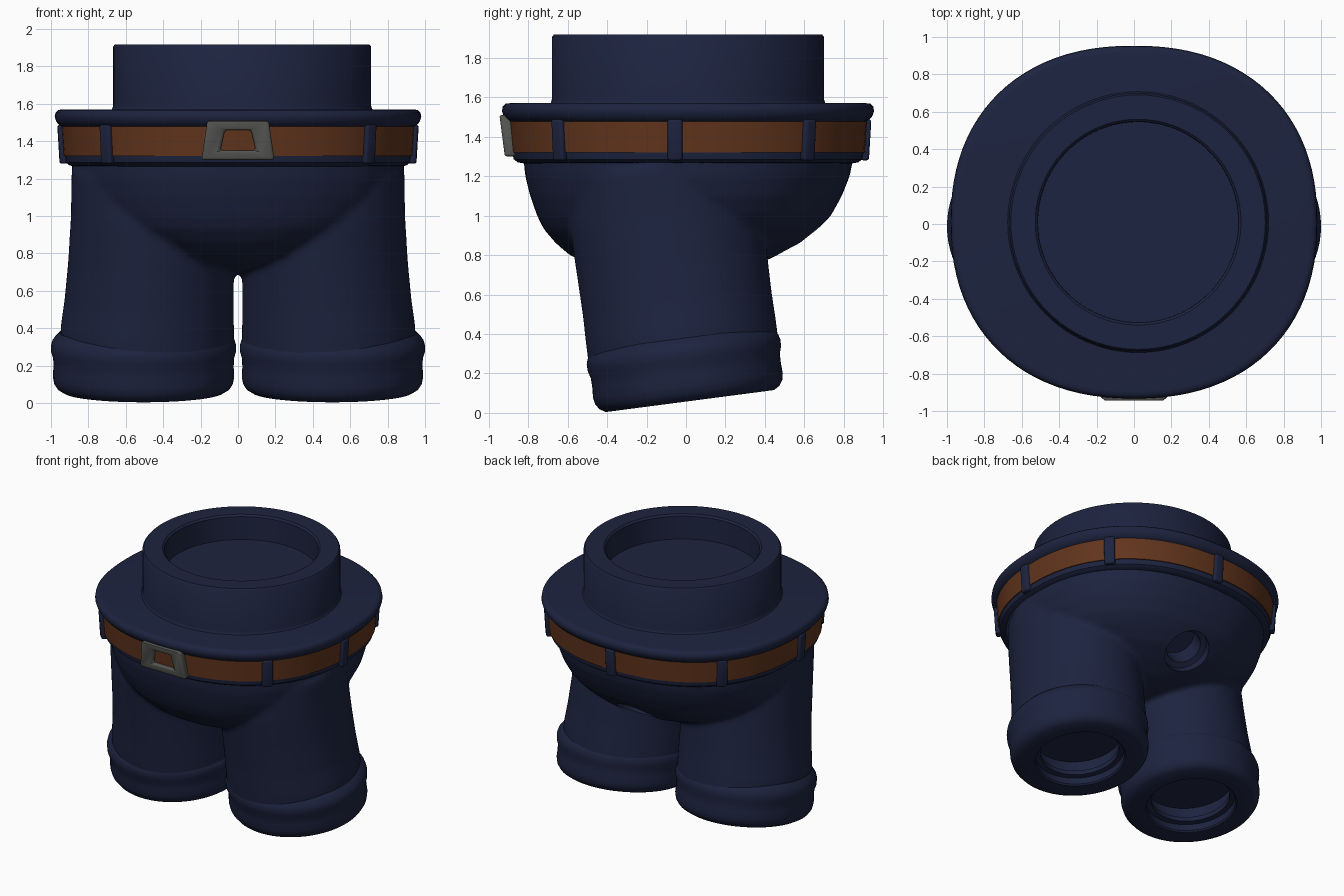
import bpy, bmesh, math
from mathutils import Matrix, Vector

if "Cube" in bpy.data.objects:
    bpy.data.objects.remove(bpy.data.objects["Cube"])


def material(name, rgb):
    m = bpy.data.materials.new(name)
    m.diffuse_color = (*rgb, 1)
    m.use_nodes = True
    m.node_tree.nodes["Principled BSDF"].inputs["Base Color"].default_value = m.diffuse_color
    return m


NAVY = material("navy_cloth", (0.012, 0.017, 0.05))
BROWN = material("brown_leather", (0.12, 0.035, 0.012))
STEEL = material("dull_metal", (0.09, 0.09, 0.085))


def finish(ob, angle=38):
    bpy.ops.object.select_all(action='DESELECT')
    ob.select_set(True)
    bpy.context.view_layer.objects.active = ob
    bpy.ops.object.convert(target='MESH')
    bpy.ops.object.shade_smooth_by_angle(angle=math.radians(angle))


def to_object(name, bm, mat):
    bmesh.ops.recalc_face_normals(bm, faces=bm.faces)
    me = bpy.data.meshes.new(name)
    bm.to_mesh(me)
    bm.free()
    me.materials.append(mat)
    ob = bpy.data.objects.new(name, me)
    bpy.context.collection.objects.link(ob)
    return ob


def oval(a, rx, ry, n):
    c, s = math.cos(a), math.sin(a)
    return (math.copysign(rx * abs(c) ** (2 / n), c),
            math.copysign(ry * abs(s) ** (2 / n), s))


def loft(bm, sections, n=2.0, mat=Matrix(), seg=72):
    """Capped skin through sections (z, cx, cy, rx, ry)."""
    rings = []
    for z, cx, cy, rx, ry in sections:
        pts = [oval(2 * math.pi * i / seg, rx, ry, n) for i in range(seg)]
        rings.append([bm.verts.new(mat @ Vector((cx + x, cy + y, z))) for x, y in pts])
    for a, b in zip(rings, rings[1:]):
        for i in range(seg):
            j = (i + 1) % seg
            bm.faces.new((a[i], a[j], b[j], b[i]))
    bm.faces.new(rings[0])
    bm.faces.new(rings[-1])


def lathe(profile):
    return [(z, 0, 0, r, r) for r, z in profile]


def waist(profile):
    return [(z, 0, 0.01, r, r - 0.037) for r, z in profile]


def leg_frame(side):
    return Matrix.Translation((0.505 * side, 0.02, 0.06)) @ Matrix.Rotation(0.13, 4, 'X')


# Trousers: seat and two legs fused into one soft surface
bm = bmesh.new()
seat = [(0.69, 0.08, -0.15, 0.12), (0.71, 0.2, -0.3, 0.22), (0.75, 0.38, -0.48, 0.35),
        (0.80, 0.52, -0.59, 0.47), (0.86, 0.64, -0.66, 0.59), (0.93, 0.75, -0.72, 0.67),
        (1.0, 0.81, -0.755, 0.735), (1.1, 0.86, -0.79, 0.79), (1.2, 0.885, -0.815, 0.83),
        (1.3, 0.89, -0.825, 0.85), (1.4, 0.89, -0.83, 0.86)]
loft(bm, [(z, 0, (f + b) / 2, rx, (b - f) / 2) for z, rx, f, b in seat], 2.25)
leg = [(0.22, 0.487, 0.465, 0.485), (0.35, 0.485, 0.463, 0.485), (0.5, 0.475, 0.452, 0.482),
       (0.7, 0.465, 0.443, 0.485), (0.95, 0.455, 0.438, 0.49), (1.2, 0.45, 0.44, 0.47)]
for side in (-1, 1):
    loft(bm, [(t, (cx - 0.505) * side, 0, rx, ry) for t, cx, rx, ry in leg],
         2.0, leg_frame(side))
trousers = to_object("trousers", bm, NAVY)
rm = trousers.modifiers.new("fuse", 'REMESH')
rm.mode = 'VOXEL'
rm.voxel_size = 0.018
rm.use_smooth_shade = True
sm = trousers.modifiers.new("soften", 'SMOOTH')
sm.factor = 0.5
sm.iterations = 6

# Stepped socket under the back of the seat
bm = bmesh.new()
axis = Vector((0, 0.55, -0.83)).normalized()
turn = Vector((0, 0, 1)).rotation_difference(axis).to_matrix().to_4x4()
loft(bm, lathe([(0.125, -0.24), (0.125, -0.11), (0.165, -0.1), (0.165, 0.3)]),
     2.0, Matrix.Translation((0, 0.6, 0.83)) @ turn, 48)
cutter = to_object("socket_cutter", bm, NAVY)
cutter.hide_render = True
cut = trousers.modifiers.new("socket", 'BOOLEAN')
cut.operation = 'DIFFERENCE'
cut.solver = 'EXACT'
cut.object = cutter
finish(trousers, 45)
bpy.data.objects.remove(cutter)

# Rolled cuffs with stepped hollow undersides
cuff = [(0.45, 0.32), (0.47, 0.3), (0.488, 0.275), (0.495, 0.25), (0.494, 0.215),
        (0.483, 0.18), (0.482, 0.13), (0.485, 0.08), (0.478, 0.045), (0.46, 0.018),
        (0.43, 0.0), (0.32, 0.0), (0.31, 0.01), (0.31, 0.06), (0.275, 0.065),
        (0.275, 0.1), (0.31, 0.105), (0.31, 0.2)]
for side, label in ((-1, "left"), (1, "right")):
    bm = bmesh.new()
    loft(bm, lathe(cuff), 2.0, leg_frame(side))
    finish(to_object("cuff_" + label, bm, NAVY))

# Waistband with flared lip
bm = bmesh.new()
loft(bm, waist([(0.87, 1.265), (0.9, 1.27), (0.92, 1.285), (0.926, 1.31), (0.938, 1.475),
                (0.955, 1.485), (0.972, 1.505), (0.98, 1.53), (0.976, 1.553),
                (0.962, 1.567), (0.94, 1.57)]), 2.25, seg=96)
finish(to_object("waistband", bm, NAVY))

# Belt
bm = bmesh.new()
loft(bm, waist([(0.91, 1.32), (0.934, 1.32), (0.945, 1.478), (0.92, 1.478)]), 2.25, seg=96)
finish(to_object("belt", bm, BROWN))

# Upper collar ring with recessed floor
bm = bmesh.new()
loft(bm, lathe([(0.71, 1.56), (0.695, 1.572), (0.69, 1.59), (0.69, 1.905), (0.68, 1.918),
                (0.55, 1.918), (0.537, 1.905), (0.535, 1.73)]),
     2.0, Matrix.Translation((0.022, 0.01, 0)), 96)
finish(to_object("collar_ring", bm, NAVY))

# Belt loops spaced around the belt
for k, deg in enumerate((-44, -136, -3, 183, 40, 140, 90)):
    a = math.radians(deg)
    x, y = oval(a, 0.938, 0.901, 2.25)
    x2, y2 = oval(a + 0.05, 0.938, 0.901, 2.25)
    x1, y1 = oval(a - 0.05, 0.938, 0.901, 2.25)
    heading = math.atan2(-(x2 - x1), y2 - y1)
    bm = bmesh.new()
    bmesh.ops.create_cube(bm, size=1, matrix=Matrix.Translation((x, y + 0.01, 1.385))
                          @ Matrix.Rotation(heading, 4, 'Z')
                          @ Matrix.Rotation(0.06, 4, 'Y')
                          @ Matrix.Diagonal((0.045, 0.075, 0.21, 1)))
    ob = to_object("belt_loop_%d" % (k + 1), bm, NAVY)
    bv = ob.modifiers.new("round", 'BEVEL')
    bv.width = 0.014
    bv.segments = 3
    finish(ob)

# Buckle: tapered frame leaning with the belt
bm = bmesh.new()
outer = [(-0.195, 1.3), (0.195, 1.3), (0.165, 1.51), (-0.165, 1.51)]
inner = [(-0.095, 1.35), (0.095, 1.35), (0.07, 1.46), (-0.07, 1.46)]
loops = []
for pts, depth in ((outer, 0), (outer, 0.06), (inner, 0.06), (inner, 0.008)):
    loops.append([bm.verts.new((x, -0.92 - (z - 1.3) * 0.13 + depth, z)) for x, z in pts])
for a, b in zip(loops, loops[1:] + loops[:1]):
    for i in range(4):
        j = (i + 1) % 4
        bm.faces.new((a[i], a[j], b[j], b[i]))
buckle = to_object("buckle", bm, STEEL)
bv = buckle.modifiers.new("round", 'BEVEL')
bv.width = 0.016
bv.segments = 3
finish(buckle)
